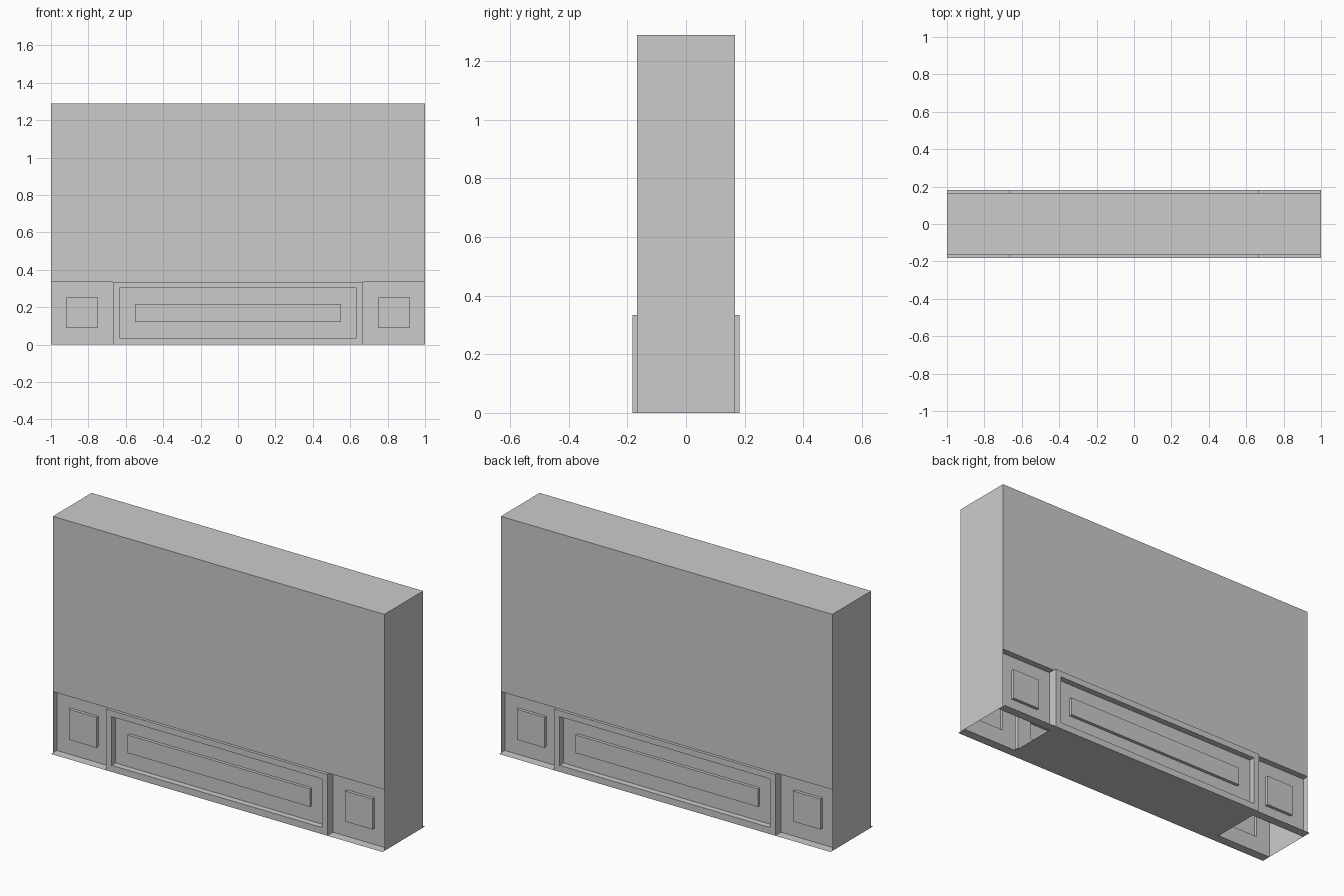
import bpy
import bmesh

if "Cube" in bpy.data.objects:
    bpy.data.objects.remove(bpy.data.objects["Cube"])

WALL_Y, RECESS_Y, FRAME_Y, STEP_Y = 0.167, 0.133, 0.183, 0.15
BASE_H, TOP_H, MID_X = 0.334, 1.29, 0.667


def quad(bm, *pts):
    bm.faces.new([bm.verts.new(p) for p in pts])


def stepped_panel(bm, levels):
    """Bridge nested front-facing rectangles (x0, x1, z0, z1, y) and cap the last."""
    prev = None
    for x0, x1, z0, z1, y in levels:
        loop = [bm.verts.new(p) for p in
                ((x0, y, z0), (x1, y, z0), (x1, y, z1), (x0, y, z1))]
        if prev:
            for i in range(4):
                j = (i + 1) % 4
                bm.faces.new((prev[i], prev[j], loop[j], loop[i]))
        prev = loop
    bm.faces.new(prev)


def finish(bm, name, mirror=None):
    bmesh.ops.remove_doubles(bm, verts=bm.verts, dist=0.0005)
    me = bpy.data.meshes.new(name)
    bm.to_mesh(me)
    bm.free()
    ob = bpy.data.objects.new(name, me)
    bpy.context.collection.objects.link(ob)
    if mirror:
        mod = ob.modifiers.new("Mirror", 'MIRROR')
        mod.use_axis = mirror
        mod.merge_threshold = 0.0005


# Upper wall: block with an open underside
bm = bmesh.new()
bmesh.ops.create_cube(bm, size=1)
for v in bm.verts:
    v.co.x *= 2
    v.co.y *= 2 * WALL_Y
    v.co.z = TOP_H if v.co.z > 0 else BASE_H
bm.normal_update()
bmesh.ops.delete(bm, geom=[f for f in bm.faces if f.normal.z < -0.5], context='FACES_ONLY')
finish(bm, "upper_wall")

# Centre base: projecting frame, sunken field, raised bar, closed floor
bm = bmesh.new()
outer = (-MID_X, MID_X, 0, BASE_H)
inset = (-0.634, 0.634, 0.036, 0.301)
bar = (-0.55, 0.55, 0.12, 0.218)
stepped_panel(bm, [(*outer, -WALL_Y), (*outer, -FRAME_Y), (*inset, -FRAME_Y),
                   (*inset, -STEP_Y), (*bar, -STEP_Y), (*bar, -WALL_Y)])
quad(bm, (-MID_X, 0, 0), (MID_X, 0, 0), (MID_X, -WALL_Y, 0), (-MID_X, -WALL_Y, 0))
finish(bm, "centre_base_panel", (False, True, False))

# End bases: recessed field with raised square, bottom lip and side wall
bm = bmesh.new()
outer = (MID_X, 1, 0, BASE_H)
square = (0.75, 0.916, 0.088, 0.254)
stepped_panel(bm, [(*outer, -WALL_Y), (*outer, -RECESS_Y), (*square, -RECESS_Y),
                   (*square, -STEP_Y)])
quad(bm, (MID_X, -FRAME_Y, 0), (1, -FRAME_Y, 0), (1, -WALL_Y, 0), (MID_X, -WALL_Y, 0))
quad(bm, (1, -RECESS_Y, 0), (1, 0, 0), (1, 0, BASE_H), (1, -RECESS_Y, BASE_H))
finish(bm, "end_base_panels", (True, True, False))
